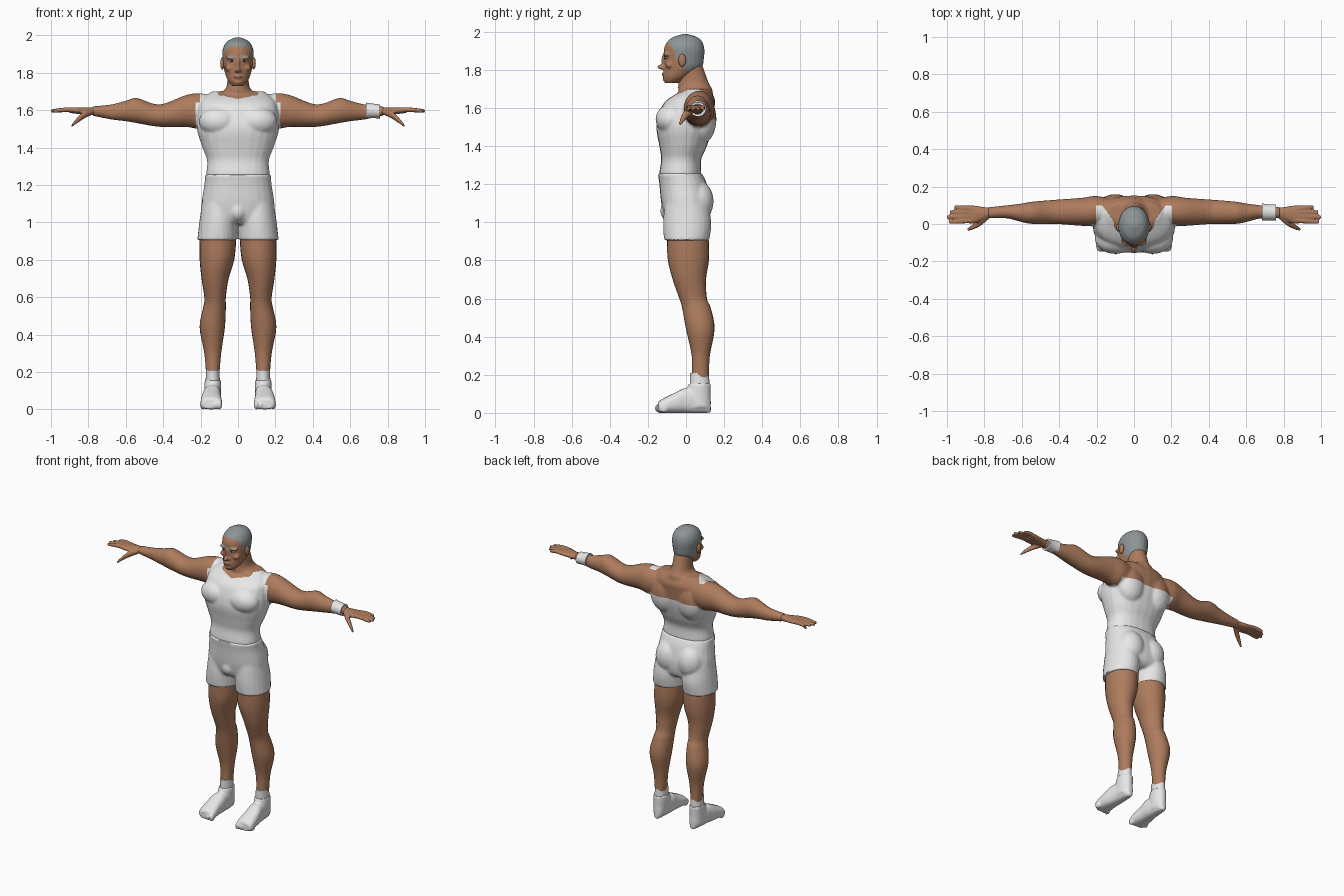
import bpy, bmesh, math
from mathutils import Matrix, Vector

if "Cube" in bpy.data.objects:
    bpy.data.objects.remove(bpy.data.objects["Cube"], do_unlink=True)


def material(name, red, green, blue):
    colour = (red, green, blue, 1)
    made = bpy.data.materials.new(name)
    made.use_nodes = True
    made.diffuse_color = colour
    made.node_tree.nodes["Principled BSDF"].inputs["Base Color"].default_value = colour
    return made


SKIN = material("brown skin", .42, .2, .11)
CLOTH = material("white cloth", .8, .8, .8)
HAIR = material("grey hair", .27, .3, .31)
LIP = material("dark lip", .2, .09, .06)
EYE = material("eye white", .6, .6, .6)
PUPIL = material("dark pupil", .03, .03, .02)
SIDES = {"left": 1, "right": -1}
both = SIDES.values()
parts = []


def spline(rows, steps=4):
    """Smooth curve through section rows, with tangents taken from the neighbours."""
    points = [Vector(row) for row in rows]
    curve = []
    for i, (start, end) in enumerate(zip(points, points[1:])):
        leave = (end - points[max(i - 1, 0)]) / 2
        arrive = (points[min(i + 2, len(points) - 1)] - start) / 2
        for k in range(steps):
            t = k / steps
            ease = t * t * (3 - 2 * t)
            curve.append(start + (end - start) * ease + leave * (t * (1 - t) ** 2) - arrive * (t * t * (1 - t)))
    return curve + [points[-1]]


def bend(value, power):
    return math.copysign(abs(value) ** (2 / power), value)


def loft(bm, rows, place, power=2, count=24):
    """Skin a tube; place(row, a, b) puts the unit outline point (a, b) in space."""
    angles = [math.tau * k / count for k in range(count)]
    outline = [(bend(math.cos(t), power), bend(math.sin(t), power)) for t in angles]
    rings = [[bm.verts.new(place(row, a, b)) for a, b in outline] for row in spline(rows)]
    for low, high in zip(rings, rings[1:]):
        for k in range(count):
            bm.faces.new((low[k - 1], low[k], high[k], high[k - 1]))
    bm.faces.new(rings[0])
    bm.faces.new(rings[-1])


def between(low, high, t):
    """Point on the span from low to high, for t from -1 to 1."""
    return (low + high) / 2 + t * (high - low) / 2


def trunk(bm, rows, power=2):
    """Upright centred tube. Rows: height, front y, back y, half width."""
    def place(row, a, b):
        z, front, back, width = row
        return (a * width, between(front, back, b), z)
    loft(bm, rows, place, power)


def upright(bm, side, rows):
    """Upright tube at one side. Rows: height, inner x, outer x, front y, back y."""
    def place(row, a, b):
        z, inner, outer, front, back = row
        return (side * between(inner, outer, a), between(front, back, b), z)
    loft(bm, rows, place)


def sideways(bm, side, rows):
    """Tube along x. Rows: x, bottom z, top z, front y, back y."""
    def place(row, a, b):
        x, bottom, top, front, back = row
        return (side * x, between(front, back, a), between(bottom, top, b))
    loft(bm, rows, place)


def finger(bm, side, rows):
    """Thin round tube. Rows: x, y, z, radius."""
    def place(row, a, b):
        x, y, z, radius = row
        return (side * x, y + a * radius, z + b * radius)
    loft(bm, rows, place, count=12)


def ball(bm, centre, radii, sides=(1,)):
    for side in sides:
        place = Matrix.Translation((centre[0] * side, centre[1], centre[2]))
        bmesh.ops.create_icosphere(bm, subdivisions=3, radius=1, matrix=place @ Matrix.Diagonal((*radii, 1)))


def finish(name, bm, mats, voxel=0, rounds=2, rule=None):
    """Make the object, optionally fuse its pieces, and colour its faces by a rule."""
    bmesh.ops.recalc_face_normals(bm, faces=bm.faces)
    mesh = bpy.data.meshes.new(name)
    bm.to_mesh(mesh)
    bm.free()
    ob = bpy.data.objects.new(name, mesh)
    bpy.context.collection.objects.link(ob)
    if voxel:
        fuse = ob.modifiers.new("fuse", "REMESH")
        fuse.mode, fuse.voxel_size = "VOXEL", voxel
        soften = ob.modifiers.new("soften", "SMOOTH")
        soften.factor, soften.iterations = .5, rounds
        graph = bpy.context.evaluated_depsgraph_get()
        ob.data = bpy.data.meshes.new_from_object(ob.evaluated_get(graph))
        ob.modifiers.clear()
        bpy.data.meshes.remove(mesh)
        ob.data.name = name
    ob.data.materials.clear()
    for mat in mats:
        ob.data.materials.append(mat)
    if rule:
        ob.data.polygons.foreach_set("material_index", [rule(*face.center) for face in ob.data.polygons])
    parts.append(ob)


# Upper body: torso, chest, back, neck and arms fused together
bm = bmesh.new()
trunk(bm, [(1.2, -.12, .07, .16), (1.25, -.14, .08, .17), (1.33, -.13, .08, .165), (1.4, -.14, .11, .19),
           (1.5, -.155, .14, .22), (1.6, -.13, .15, .215), (1.65, -.09, .15, .2), (1.7, 0, .12, .14)], 2.3)
ball(bm, (.1, -.08, 1.54), (.11, .08, .08), both)
ball(bm, (.1, .08, 1.54), (.1, .08, .13), both)
trunk(bm, [(1.62, -.02, .14, .13), (1.69, -.04, .14, .09), (1.73, -.04, .12, .06), (1.84, -.03, .08, .055)])
for side in both:
    sideways(bm, side, [(.1, 1.53, 1.67, .01, .13), (.2, 1.5, 1.69, -.01, .15), (.28, 1.51, 1.68, -.01, .14),
                        (.42, 1.51, 1.63, 0, .13), (.54, 1.53, 1.665, 0, .12), (.6, 1.54, 1.65, .01, .11),
                        (.68, 1.55, 1.63, .03, .1), (.78, 1.57, 1.62, .03, .09)])


def vest(x, y, z):
    x = abs(x)
    arm_skin = x > .225 or (x > .203 and z > 1.5 and y > .9 - .55 * z)
    back_skin = z > 1.54 and y > .1
    shoulder_skin = z > 1.54 and y > -.02 and x < .1 + .7 * y
    neck_skin = x < .11 and z > 1.66 + .2 * x
    return 0 if arm_skin or back_skin or shoulder_skin or neck_skin else 1


finish("upper_body", bm, [SKIN, CLOTH], .008, 3, vest)

# Hands: palm, four fingers and a thumb
for label, side in SIDES.items():
    bm = bmesh.new()
    sideways(bm, side, [(.74, 1.572, 1.617, .03, .09), (.78, 1.573, 1.615, .03, .088),
                        (.86, 1.58, 1.615, 0, .1), (.9, 1.585, 1.61, .01, .1)])
    for k, tip in enumerate((.99, 1, .985, .96)):
        finger(bm, side, [(.86, .02 + .02 * k, 1.6, .014), (.92, .015 + .024 * k, 1.602, .013),
                          (tip, .01 + .027 * k, 1.595, .01)])
    finger(bm, side, [(.78, .04, 1.59, .016), (.82, .01, 1.575, .02), (.86, -.015, 1.545, .015),
                      (.89, -.03, 1.515, .008)])
    finish(label + "_hand", bm, [SKIN], .006)

# Head with painted hair, brows and lips
bm = bmesh.new()
trunk(bm, [(1.73, -.11, -.04, .03), (1.76, -.12, .01, .055), (1.81, -.118, .08, .073), (1.86, -.117, .094, .081),
           (1.92, -.113, .095, .083), (1.965, -.08, .07, .06), (1.987, -.02, .01, .02)])
ball(bm, (0, -.116, 1.85), (.011, .013, .035))
ball(bm, (0, -.127, 1.815), (.014, .023, .014))
ball(bm, (.01, -.117, 1.81), (.01, .013, .01), both)
ball(bm, (.033, -.097, 1.88), (.032, .021, .011), both)
ball(bm, (.045, -.085, 1.825), (.024, .022, .02), both)
ball(bm, (0, -.11, 1.776), (.025, .018, .011))
ball(bm, (0, -.105, 1.75), (.026, .017, .014))


def face_paint(x, y, z):
    x = abs(x)
    nape, sideburn, forehead = z > 1.815 and y > -.01, z > 1.85 and y > -.055, z > 1.8 - 1.6 * y
    brow = y < -.07 and .012 < x < .055 and abs(z - 1.884) < .006
    mouth = y < -.1 and x < .023 and abs(z - 1.776) < .005
    if nape or sideburn or brow or z > 1.94 or (y > -.085 and forehead):
        return 1
    return 2 if mouth else 0


finish("head", bm, [SKIN, HAIR, LIP], .005, 2, face_paint)

# Ears and eyes
features = {"ear": ((.084, -.02, 1.85), (.011, .02, .033), SKIN),
            "eye": ((.032, -.1, 1.863), (.015, .013, .006), EYE),
            "pupil": ((.032, -.11, 1.863), (.006, .006, .006), PUPIL)}
for label, side in SIDES.items():
    for part, (centre, radii, mat) in features.items():
        bm = bmesh.new()
        ball(bm, centre, radii, (side,))
        finish(label + "_" + part, bm, [mat])

# Shorts: hips, buttocks and two short legs
bm = bmesh.new()
trunk(bm, [(1.257, -.148, .084, .176), (1.2, -.14, .11, .18), (1.1, -.13, .13, .195),
           (1.02, -.11, .12, .19), (.99, -.08, .09, .15)], 2.3)
ball(bm, (.08, .06, 1.11), (.09, .085, .11), both)
ball(bm, (0, -.09, 1.06), (.045, .045, .055))
for side in both:
    upright(bm, side, [(1.12, .01, .19, -.11, .11), (1, .005, .207, -.12, .133), (.905, .006, .218, -.115, .122)])
finish("shorts", bm, [CLOTH], .009)


def along_foot(bm, side, rows):
    """Flat-bottomed tube along y. Rows: y, inner x, outer x, top z."""
    def place(row, a, b):
        y, inner, outer, top = row
        return (side * between(inner, outer, a), y, between(0, top, b))
    loft(bm, rows, place, 2.5)


# Legs, socks and shoes
for label, side in SIDES.items():
    bm = bmesh.new()
    upright(bm, side, [(.95, .01, .2, -.1, .11), (.9, .01, .205, -.1, .12), (.8, .02, .205, -.095, .12),
                       (.7, .05, .195, -.07, .105), (.6, .065, .18, -.035, .11), (.55, .065, .185, -.02, .13),
                       (.44, .07, .205, 0, .15), (.3, .09, .18, .03, .125), (.18, .1, .17, .03, .12)])
    finish(label + "_leg", bm, [SKIN])

    bm = bmesh.new()
    upright(bm, side, [(.21, .1, .17, .02, .12), (.12, .095, .175, .02, .125)])
    finish(label + "_sock", bm, [CLOTH])

    bm = bmesh.new()
    upright(bm, side, [(.154, .09, .18, .015, .13), (.1, .09, .18, 0, .13), (.03, .095, .18, 0, .13)])
    along_foot(bm, side, [(.13, .12, .15, .08), (.1, .1, .17, .12), (0, .09, .185, .13), (-.05, .09, .195, .11),
                          (-.13, .085, .2, .07), (-.147, .1, .185, .055)])
    for toe in range(5):
        ball(bm, (.098 + .023 * toe, -.14 + .006 * toe, .024), (.013, .024, .024), (side,))
    finish(label + "_shoe", bm, [CLOTH], .007)

# Wristband on the left arm only
bm = bmesh.new()
sideways(bm, 1, [(.685, 1.555, 1.64, .02, .11), (.72, 1.557, 1.635, .02, .105), (.76, 1.555, 1.63, .02, .105)])
finish("left_wristband", bm, [CLOTH])

# Smooth shading that keeps hems sharp
bpy.ops.object.select_all(action="DESELECT")
for ob in parts:
    ob.select_set(True)
bpy.context.view_layer.objects.active = parts[0]
bpy.ops.object.shade_smooth_by_angle(angle=math.radians(50))
